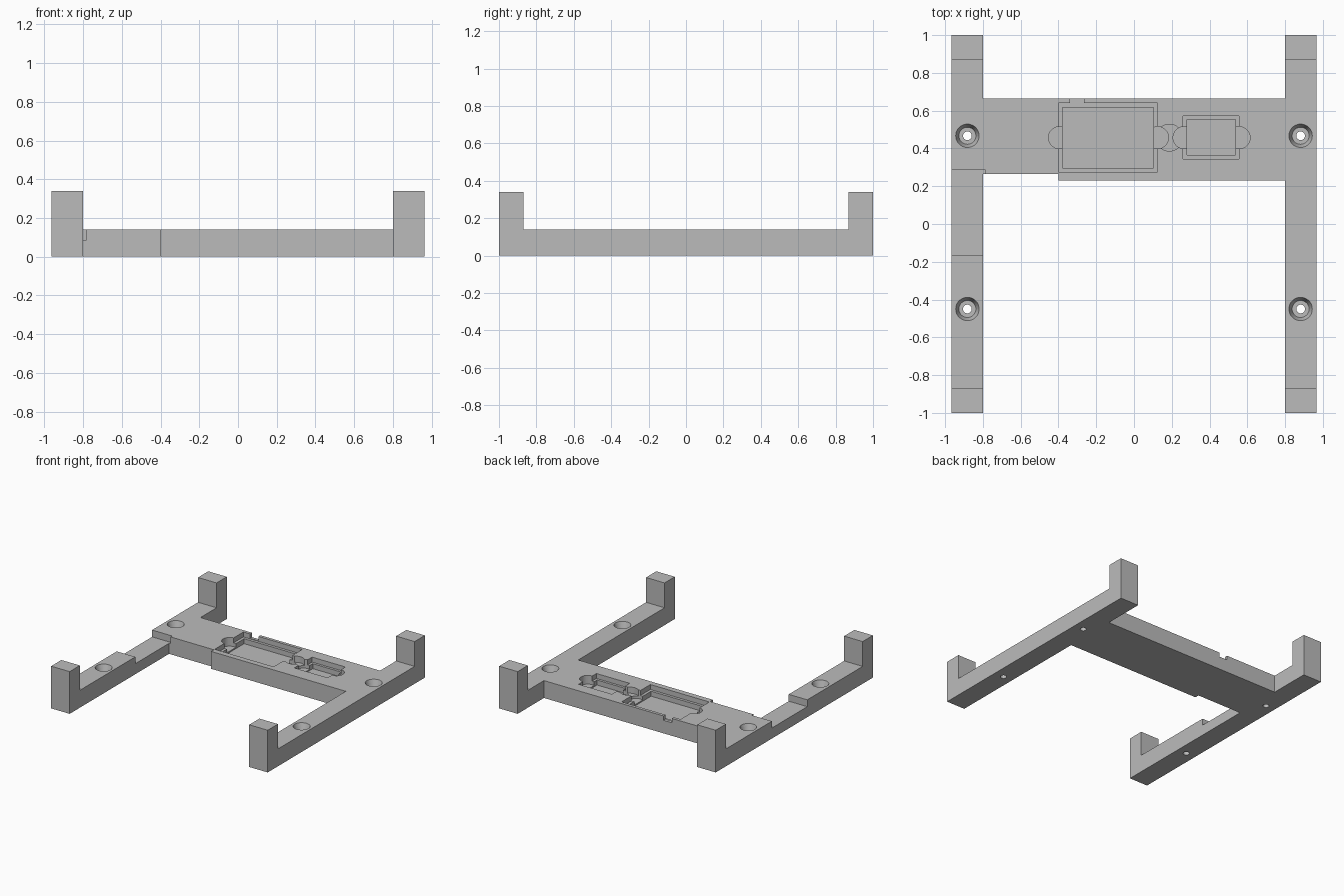
import bpy
import bmesh
from mathutils import Matrix

old = bpy.data.objects.get("Cube")
if old:
    bpy.data.objects.remove(old, do_unlink=True)

GREY = (0.5, 0.5, 0.5, 1.0)
mat = bpy.data.materials.new("plain grey")
mat.use_nodes = True
mat.diffuse_color = GREY
mat.node_tree.nodes["Principled BSDF"].inputs["Base Color"].default_value = GREY

TOP = 0.14      # deck height
POST = 0.34     # corner post height
ABOVE = 0.5     # cutters end clear of the model


def new_object(name, bm):
    bmesh.ops.recalc_face_normals(bm, faces=bm.faces)
    mesh = bpy.data.meshes.new(name)
    bm.to_mesh(mesh)
    bm.free()
    mesh.materials.append(mat)
    obj = bpy.data.objects.new(name, mesh)
    bpy.context.collection.objects.link(obj)
    return obj


def prism(name, outline, z0, z1):
    bm = bmesh.new()
    base = bm.faces.new([bm.verts.new((x, y, z0)) for x, y in outline])
    up = bmesh.ops.extrude_face_region(bm, geom=[base])
    verts = [v for v in up["geom"] if isinstance(v, bmesh.types.BMVert)]
    bmesh.ops.translate(bm, verts=verts, vec=(0, 0, z1 - z0))
    return new_object(name, bm)


def cut(cutter):
    """Subtract the cutter from the frame, then discard it."""
    mod = frame.modifiers.new("cut", "BOOLEAN")
    mod.operation = "DIFFERENCE"
    mod.solver = "EXACT"
    mod.object = cutter
    graph = bpy.context.evaluated_depsgraph_get()
    mesh = bpy.data.meshes.new_from_object(frame.evaluated_get(graph))
    frame.modifiers.clear()
    frame.data = mesh
    bpy.data.objects.remove(cutter, do_unlink=True)


def cut_box(x0, x1, y0, y1, z0):
    cut(prism("box_cutter", [(x0, y0), (x1, y0), (x1, y1), (x0, y1)], z0, ABOVE))


def cut_round(x, y, r_low, r_high, z0, z1):
    bm = bmesh.new()
    bmesh.ops.create_cone(bm, cap_ends=True, segments=40, radius1=r_low, radius2=r_high,
                          depth=z1 - z0, matrix=Matrix.Translation((x, y, (z0 + z1) / 2)))
    cut(new_object("round_cutter", bm))


# H-shaped frame with a stepped crossbar
OUT, IN = 0.965, 0.80
frame = prism("frame", [
    (-OUT, -1), (-IN, -1), (-IN, 0.265), (-0.40, 0.265), (-0.40, 0.23), (IN, 0.23),
    (IN, -1), (OUT, -1), (OUT, 1), (IN, 1), (IN, 0.665), (-IN, 0.665), (-IN, 1), (-OUT, 1),
], 0, POST)

# Lower everything between the corner posts
cut_box(-1.2, 1.2, -0.87, 0.87, TOP)

# Relief on the right arm
cut_box(-1.2, -0.785, -0.165, 0.285, 0.085)

# Countersunk screw holes
for x in (-0.882, 0.882):
    for y in (-0.45, 0.467):
        cut_round(x, y, 0.045, 0.062, 0.09, TOP + 0.0001)
        cut_round(x, y, 0.023, 0.023, -0.1, ABOVE)

# Stepped pockets: ledge, finger recesses at each end, then the deeper floor
MID = 0.457
pockets = [(-0.40, 0.125, 0.275, 0.64, 0.022), (0.26, 0.557, 0.345, 0.572, 0.02)]
cut_round(0.187, MID, 0.071, 0.071, 0.09, ABOVE)
for x0, x1, y0, y1, rim in pockets:
    cut_box(x0, x1, y0, y1, 0.10)
    for x in (x0 + 0.005, x1):
        cut_round(x, MID, 0.058, 0.058, 0.07, ABOVE)
    cut_box(x0 + rim, x1 - rim, y0 + rim, y1 - rim, 0.06)

# Cable slot through the back wall
cut_box(-0.34, -0.265, 0.63, 0.70, 0.105)
